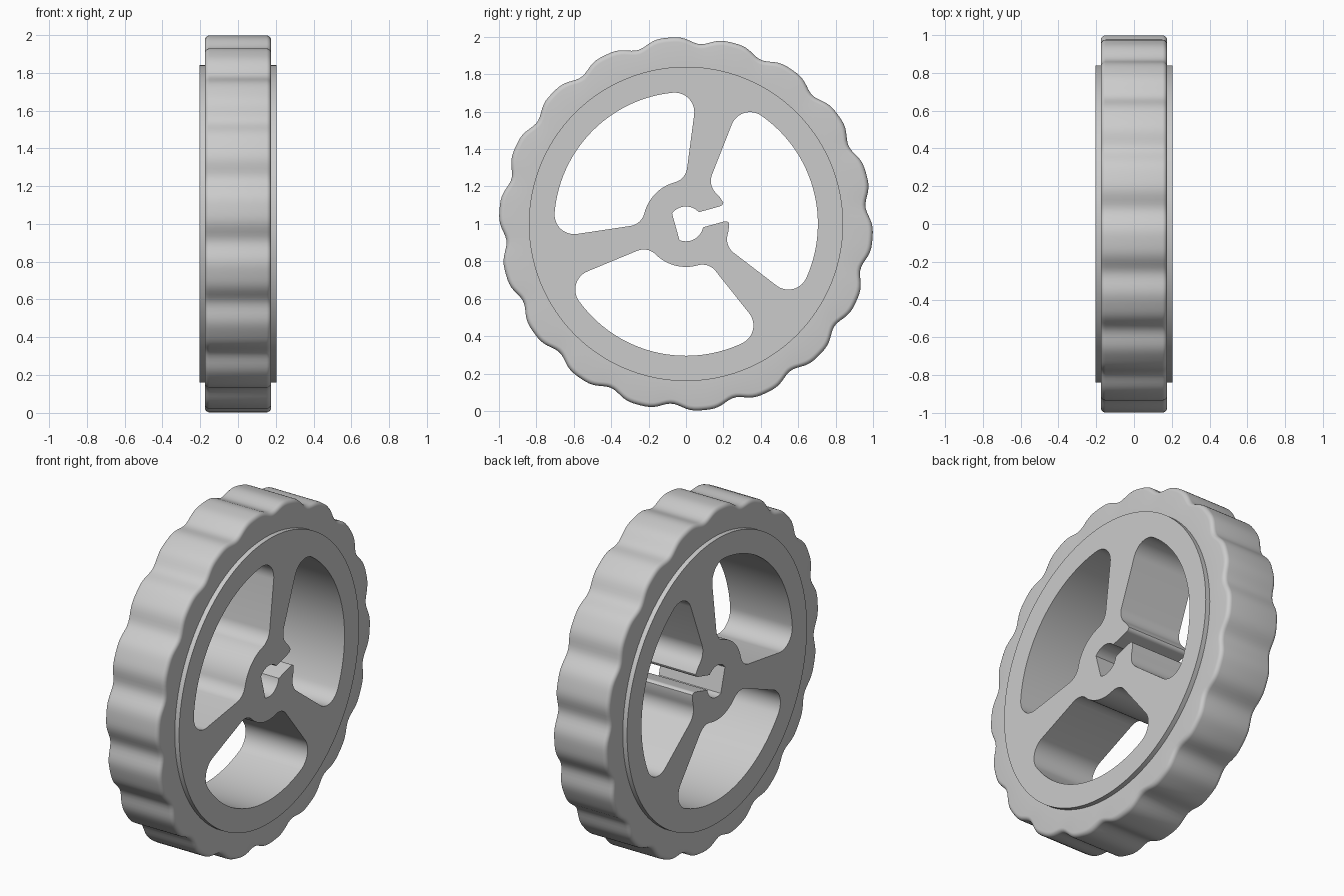
import bpy, bmesh, math
from math import sin, cos, asin, radians, pi

cube = bpy.data.objects.get("Cube")
if cube:
    bpy.data.objects.remove(cube, do_unlink=True)

grey = bpy.data.materials.new("light_grey")
grey.use_nodes = True
COLOR = (0.6, 0.6, 0.6, 1)
grey.diffuse_color = COLOR
grey.node_tree.nodes["Principled BSDF"].inputs["Base Color"].default_value = COLOR

SPOKE = radians(75.5)     # direction of the first spoke
THIRD = 2 * pi / 3
SLOT = SPOKE - THIRD / 2  # direction of the slot in the hub
RIM, HUB = 0.705, 0.23    # outer and inner radius of the windows
BUMPS, STEPS = 18, 16
NOTCH = radians(5.5)


def loft(name, rings):
    """Closed solid from rings of (x, y, z) points, capped at both ends."""
    bm = bmesh.new()
    loops = [[bm.verts.new(p) for p in ring] for ring in rings]
    n = len(loops[0])
    for a, b in zip(loops, loops[1:]):
        for i in range(n):
            j = (i + 1) % n
            bm.faces.new((a[i], a[j], b[j], b[i]))
    bm.faces.new(loops[0][::-1])
    bm.faces.new(loops[-1])
    bmesh.ops.recalc_face_normals(bm, faces=bm.faces)
    mesh = bpy.data.meshes.new(name)
    bm.to_mesh(mesh)
    bm.free()
    mesh.materials.append(grey)
    obj = bpy.data.objects.new(name, mesh)
    bpy.context.collection.objects.link(obj)
    return obj


def cutter(name, outline, turn):
    """Prism along x from a flat outline turned about the axle."""
    c, s = cos(turn), sin(turn)
    flat = [(u * c - v * s, 1 + u * s + v * c) for u, v in outline]
    obj = loft(name, [[(x, y, z) for y, z in flat] for x in (-0.4, 0.4)])
    obj.hide_render = True
    return obj


def arc(cx, cy, r, a0, a1, n):
    return [(cx + r * cos(a0 + (a1 - a0) * i / n), cy + r * sin(a0 + (a1 - a0) * i / n))
            for i in range(n + 1)]


# Wheel body: scalloped tread with rounded edges and a raised disc each side
def tread_radius(a):
    return 1 - 0.036 * ((1 + cos(BUMPS * (a - NOTCH))) / 2) ** 2


angles = [2 * pi * i / (BUMPS * STEPS) for i in range(BUMPS * STEPS)]


def ring(x, radius):
    return [(x, radius(a) * cos(a), 1 + radius(a) * sin(a)) for a in angles]


EDGE = 0.025
half = [ring(-0.203, lambda a: 0.84), ring(-0.175, lambda a: 0.84)]
for k in range(6):
    t = k / 5 * pi / 2
    half.append(ring(-0.175 + EDGE * (1 - cos(t)),
                     lambda a, t=t: tread_radius(a) - EDGE * (1 - sin(t))))
mirrored = [[(-x, y, z) for x, y, z in r] for r in reversed(half)]
wheel = loft("wheel", half + mirrored)

# Window outline between two tapered spokes, with rounded corners
TAPER, OFFSET = radians(7), 0.033
IN_R, OUT_R = 0.09, 0.105


def corner(dist, r):
    return TAPER + asin((r + OFFSET) / dist)


f_in, f_out = corner(HUB + IN_R, IN_R), corner(RIM - OUT_R, OUT_R)
d_in, d_out = HUB + IN_R, RIM - OUT_R
side = arc(d_in * cos(f_in), d_in * sin(f_in), IN_R, f_in + pi, TAPER + 1.5 * pi, 10)
side += arc(d_out * cos(f_out), d_out * sin(f_out), OUT_R, TAPER - pi / 2, f_out, 14)
side += arc(0, 0, RIM, f_out, THIRD / 2, 24)[1:]
# Mirror about the middle of the window, then close along the hub
cm, sm = cos(THIRD), sin(THIRD)
other = [(u * cm + v * sm, u * sm - v * cm) for u, v in reversed(side[:-1])]
hub_arc = arc(0, 0, HUB, THIRD - f_in, f_in, 16)[1:-1]
window = side + other + hub_arc
cutters = [cutter("window_cutter", window, SPOKE + i * THIRD) for i in range(3)]

# D-shaped axle bore joined to a slot with a rounded mouth
BORE, FLAT, GAP, TIP = 0.093, 0.057, 0.042, 0.025
a_gap, a_flat = asin(GAP / BORE), math.acos(-FLAT / BORE)
upper = arc(0.2, GAP + TIP, TIP, -pi / 2, 0, 6) + [(0.26, GAP + TIP)]
lower = [(u, -v) for u, v in reversed(upper)]
bore = lower + arc(0, 0, BORE, -a_gap, -a_flat, 14) + arc(0, 0, BORE, a_flat, a_gap, 14) + upper
cutters.append(cutter("bore_cutter", bore, SLOT))

# Cut the openings
bpy.context.view_layer.objects.active = wheel
for c in cutters:
    mod = wheel.modifiers.new("cut", "BOOLEAN")
    mod.operation, mod.solver, mod.object = "DIFFERENCE", "EXACT", c
    bpy.ops.object.modifier_apply(modifier=mod.name)
    bpy.data.objects.remove(c, do_unlink=True)

bpy.ops.object.select_all(action="DESELECT")
wheel.select_set(True)
bpy.ops.object.shade_smooth_by_angle(angle=radians(35))
